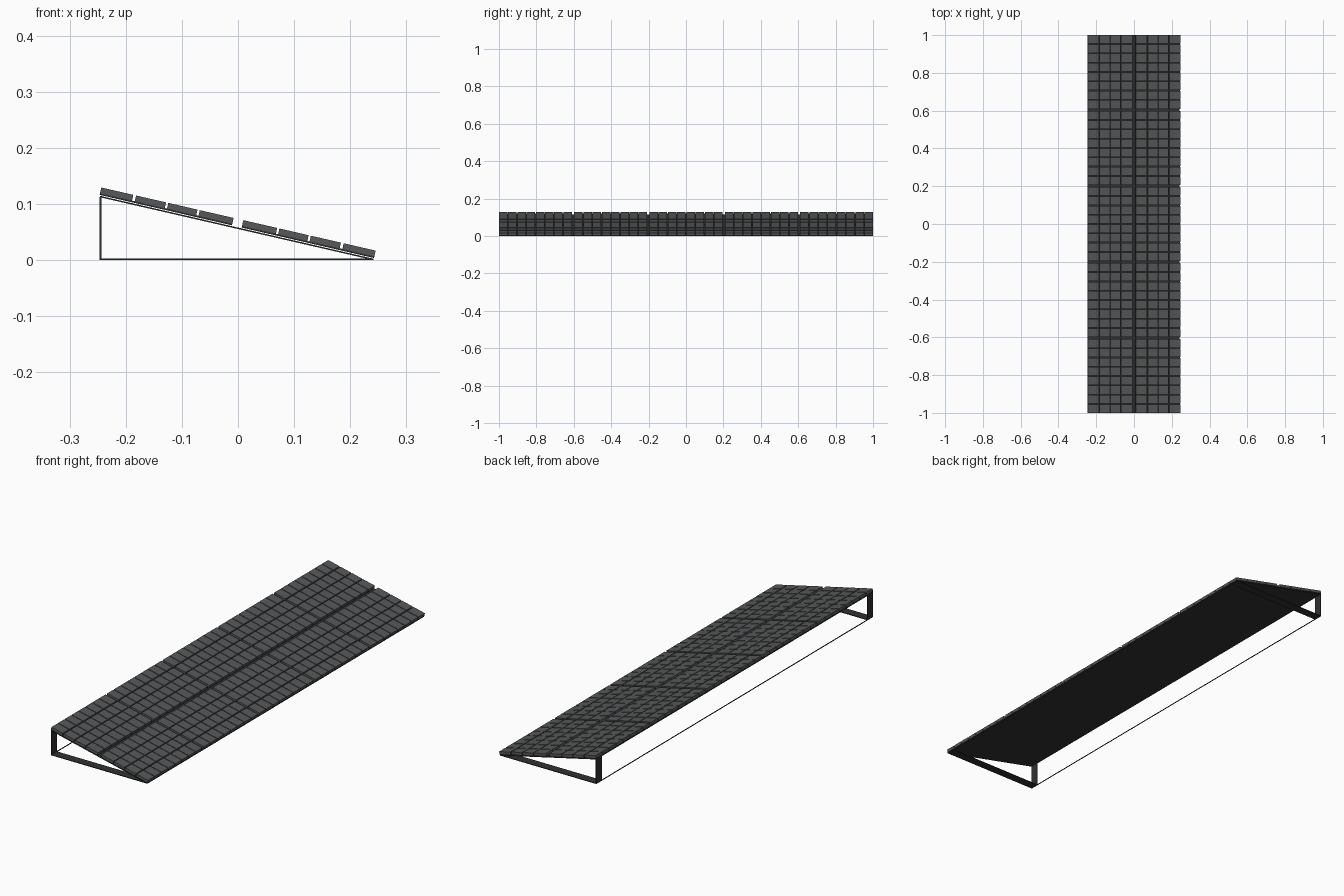
import bpy, bmesh
from math import atan2, sin, cos
from mathutils import Matrix, Vector

if "Cube" in bpy.data.objects:
    bpy.data.objects.remove(bpy.data.objects["Cube"])

SLOPE = atan2(0.1125, 0.489)
TILT = Matrix.Translation((-0.2475, 0, 0.1125)) @ Matrix.Rotation(SLOPE, 4, 'Y')
LENGTH = 0.5017


def material(name, value):
    m = bpy.data.materials.new(name)
    m.diffuse_color = (value, value * 1.03, value * 1.06, 1)
    m.use_nodes = True
    m.node_tree.nodes["Principled BSDF"].inputs["Base Color"].default_value = m.diffuse_color
    return m


tile_mat = material("panel_grey", 0.095)
frame_mat = material("frame_dark", 0.03)


def build(name, boxes, mat, matrix=Matrix.Identity(4)):
    """One object from axis-aligned boxes (x0, x1, y0, y1, z0, z1)."""
    bm = bmesh.new()
    for x0, x1, y0, y1, z0, z1 in boxes:
        centre = Vector(((x0 + x1) / 2, (y0 + y1) / 2, (z0 + z1) / 2))
        size = Matrix.Diagonal((x1 - x0, y1 - y0, z1 - z0, 1))
        bmesh.ops.create_cube(bm, size=1, matrix=matrix @ Matrix.Translation(centre) @ size)
    me = bpy.data.meshes.new(name)
    bm.to_mesh(me)
    bm.free()
    me.materials.append(mat)
    ob = bpy.data.objects.new(name, me)
    bpy.context.collection.objects.link(ob)
    return ob


# Tile columns down the slope for one panel: outer tiles are wider
COLS = [(0.0, 0.0585), (0.0635, 0.1185), (0.1225, 0.176), (0.180, 0.242)]
PANEL_W, PANEL_L, PITCH = 0.242, 0.39, 0.4025
ROW, GAP = 0.049, 0.004

# Ten panels: 2 across the slope, 5 along the length
for i in range(5):
    y = -1 + i * PITCH
    for side in (0, 1):
        cols = COLS if side == 0 else [(LENGTH - b, LENGTH - a) for a, b in COLS]
        step = (PANEL_L + GAP) / 8
        tiles = [(a, b, y + r * step, y + (r + 1) * step - GAP, 0.007, 0.0175)
                 for a, b in cols for r in range(8)]
        build(f"panel_tiles_{i}_{side}", tiles, tile_mat, TILT)
        x0 = 0 if side == 0 else LENGTH - PANEL_W
        build(f"panel_backing_{i}_{side}",
              [(x0, x0 + PANEL_W, y, y + PANEL_L, 0.004, 0.007)], frame_mat, TILT)

# Sloping support sheet under the panels
build("support_sheet", [(0.001, LENGTH, -1, 1, 0, 0.0025)], frame_mat, TILT)

# Flat-bar foot and upright at each end
for name, y0, y1 in (("front", -1, -0.96), ("back", 0.96, 1)):
    build(name + "_foot_bar", [(-0.2465, 0.2415, y0, y1, 0, 0.003)], frame_mat)
    build(name + "_upright", [(-0.2465, -0.2435, y0, y1, 0, 0.1125)], frame_mat)

# Thin rail joining the uprights at ground level
build("rear_rail", [(-0.2465, -0.2435, -0.96, 0.96, 0, 0.003)], frame_mat)
